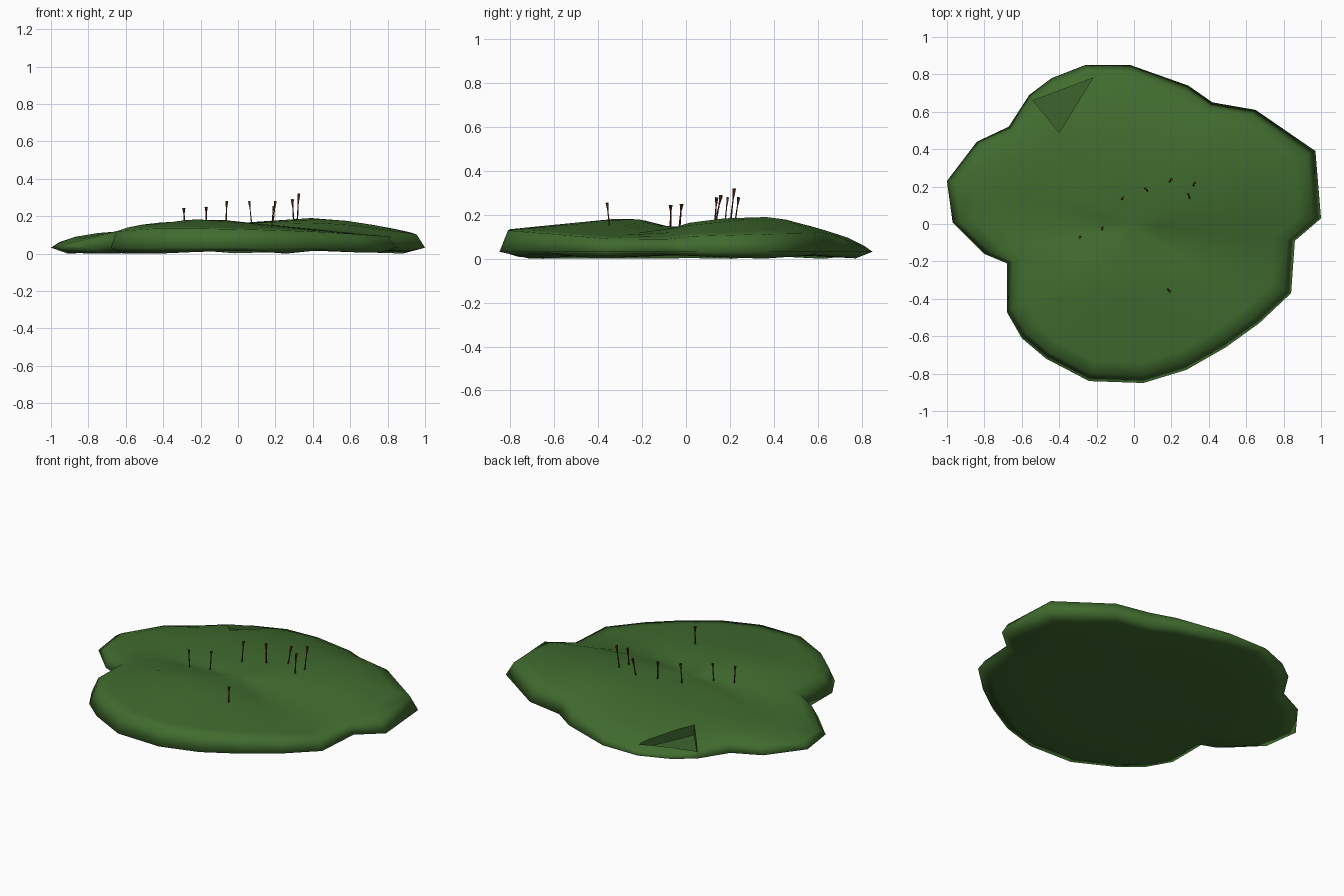
import bpy, bmesh, math
from mathutils import Vector

cube = bpy.data.objects.get("Cube")
if cube:
    bpy.data.objects.remove(cube, do_unlink=True)


def material(name, color):
    m = bpy.data.materials.new(name)
    m.diffuse_color = (*color, 1)
    m.use_nodes = True
    m.node_tree.nodes["Principled BSDF"].inputs["Base Color"].default_value = (*color, 1)
    return m


def make_object(name, bm, mats):
    bmesh.ops.recalc_face_normals(bm, faces=bm.faces)
    mesh = bpy.data.meshes.new(name)
    bm.to_mesh(mesh)
    bm.free()
    ob = bpy.data.objects.new(name, mesh)
    for m in mats:
        mesh.materials.append(m)
    bpy.context.collection.objects.link(ob)
    return ob


moss = material("moss green", (0.052, 0.148, 0.028))
hollow_green = material("hollow green", (0.042, 0.115, 0.024))
brown = material("dark red brown", (0.085, 0.025, 0.009))

# Lobed outline of the mound, counter-clockwise from the right
outline = [(1, .03), (.97, .39), (.65, .61), (.42, .65), (.29, .74), (-.02, .85),
           (-.26, .85), (-.44, .78), (-.56, .69), (-.67, .52), (-.84, .44), (-1, .23),
           (-.97, .01), (-.8, -.16), (-.68, -.21), (-.68, -.47), (-.6, -.61), (-.47, -.72),
           (-.24, -.84), (.05, -.85), (.28, -.78), (.49, -.66), (.67, -.53), (.84, -.37),
           (.86, -.09)]


def top_height(x, y):
    """Front hill and broader back hill meeting in a valley."""
    front = .19 - .1 * math.hypot(x + .18, y + .25) - .15 * max(0, y + .25)
    back = .195 - .07 * math.hypot(x - .45, y - .33) - .25 * max(0, .05 - y)
    back -= .13 * max(0, y - .4) + .1 * max(0, x - .5)
    return max(front, back, .075)


def softness(x, y):
    """How gently the rim rolls off: more on the left and back."""
    return min(1, max(0, 2 * (-x - .4), 2 * (y - .3)))


def low_height(x, y):
    return 0.01 + 0.01 * math.sin(9 * x + 5 * y)


# Mound: rings running from the top centre over the rim to the underside
bm = bmesh.new()
rings = []
for f, drop in ((.15, 0), (.3, 0), (.45, 0), (.6, 0), (.75, 0), (.87, .012), (.955, .035)):
    rings.append([bm.verts.new((x * f, y * f,
                                top_height(x * f, y * f) - drop * softness(x, y)))
                  for x, y in outline])
rings.append([bm.verts.new((x, y, 0.032)) for x, y in outline])
for f in (.91, .6, .3):
    rings.append([bm.verts.new((x * f, y * f, low_height(x, y) if f > .9 else .016))
                  for x, y in outline])
n = len(outline)
for a, b in zip(rings, rings[1:]):
    for i in range(n):
        j = (i + 1) % n
        bm.faces.new((a[i], b[i], b[j], a[j]))
for ring, z in ((rings[0], top_height(0, 0)), (rings[-1], .016)):
    c = bm.verts.new((0, 0, z))
    for i in range(n):
        bm.faces.new((c, ring[i], ring[(i + 1) % n]))
low = min(v.co.z for v in bm.verts)
for v in bm.verts:
    v.co.z -= low
mound = make_object("moss_mound", bm, [moss, hollow_green])

# Three-sided hollow near the back edge
bm = bmesh.new()
tri = [(-.54, .66), (-.4, .49), (-.22, .78)]
bot = [bm.verts.new((x, y, z)) for (x, y), z in zip(tri, (.035, .06, .035))]
top = [bm.verts.new((x, y, .4)) for x, y in tri]
bm.faces.new(bot)
bm.faces.new(top)
for i in range(3):
    j = (i + 1) % 3
    bm.faces.new((bot[i], bot[j], top[j], top[i]))
for face in bm.faces:
    face.material_index = 1
cutter = make_object("hollow_cutter", bm, [moss, hollow_green])
cutter.hide_render = True
cut = mound.modifiers.new("hollow", "BOOLEAN")
cut.operation = "DIFFERENCE"
cut.object = cutter
cut.solver = "EXACT"

bpy.context.view_layer.update()
cut_mesh = bpy.data.meshes.new_from_object(
    mound.evaluated_get(bpy.context.evaluated_depsgraph_get()))
mound.modifiers.clear()
mound.data = cut_mesh
bpy.data.objects.remove(cutter, do_unlink=True)

# Moss is smooth all round, the hollow keeps flat faces
for poly in cut_mesh.polygons:
    poly.use_smooth = poly.material_index == 0


# Thin sprouts: slender leaning stem with a bud that widens to the top
def cone(bm, start, end, r1, r2):
    d = end - start
    mat = d.to_track_quat("Z", "Y").to_matrix().to_4x4()
    mat.translation = (start + end) / 2
    bmesh.ops.create_cone(bm, cap_ends=True, segments=4, radius1=r1, radius2=r2,
                          depth=d.length, matrix=mat)


# Tip position and sideways, depthways lean
sprouts = [(-.29, -.07, .245, -.005, 0), (-.17, -.02, .25, 0, .01),
           (-.06, .14, .28, .005, .01), (.06, .19, .28, -.015, .015),
           (.2, .24, .28, .015, .02), (.29, .16, .29, -.01, .03),
           (.325, .22, .32, .01, .02), (.19, -.36, .255, .01, -.012)]
for k, (x, y, z, lean_x, lean_y) in enumerate(sprouts):
    bm = bmesh.new()
    tip = Vector((x, y, z))
    base = Vector((x - lean_x, y - lean_y, .14))
    neck = tip.lerp(base, .3)
    cone(bm, base, neck, .005, .003)
    cone(bm, neck, tip, .003, .009)
    make_object(f"sprout_{k + 1}", bm, [brown])
